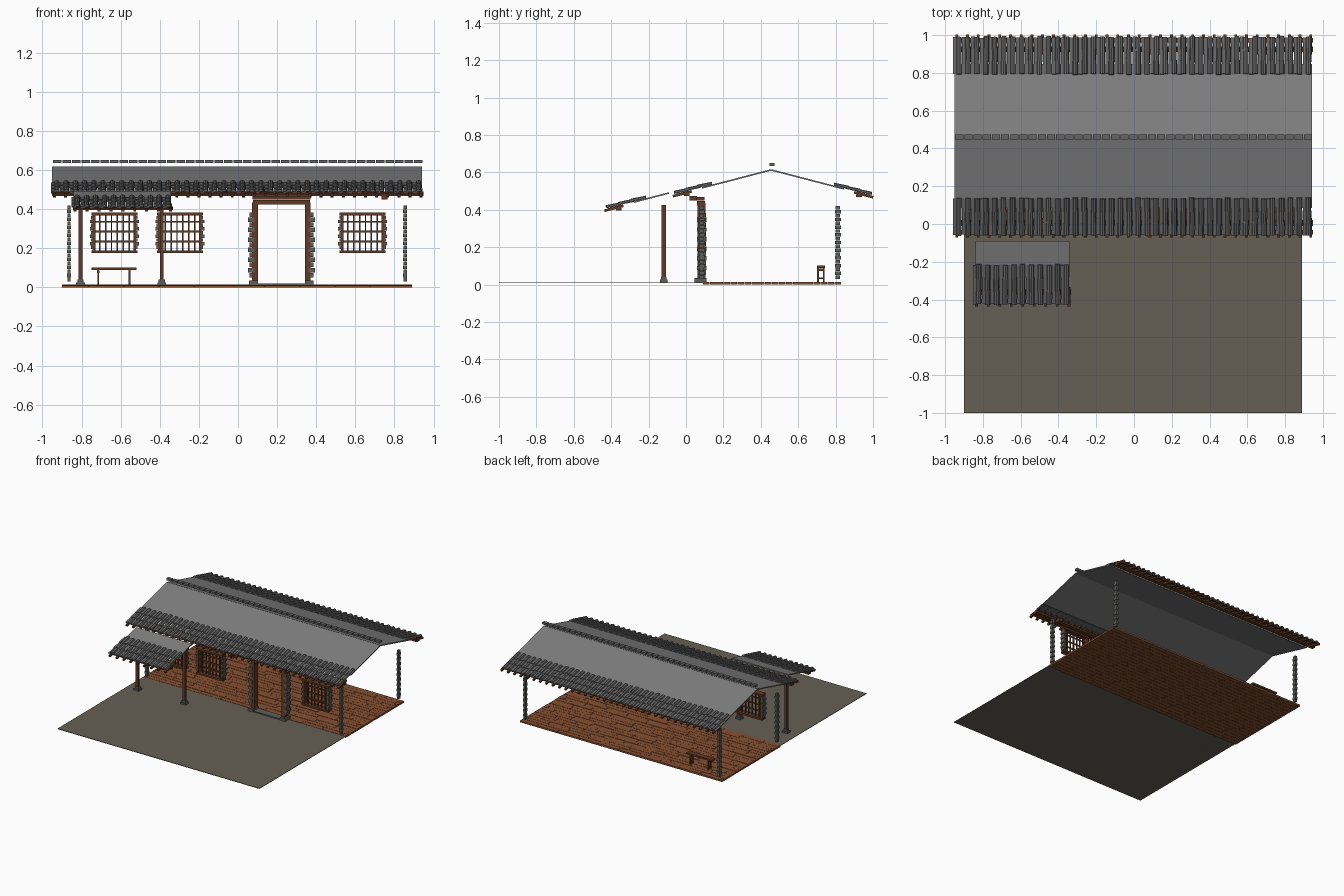
import bpy, bmesh, math, random
from mathutils import Matrix, Vector

random.seed(4)
cube = bpy.data.objects.get("Cube")
if cube:
    bpy.data.objects.remove(cube, do_unlink=True)


def material(name, r, g, b):
    m = bpy.data.materials.new(name)
    m.use_nodes = True
    m.diffuse_color = (r, g, b, 1)
    m.node_tree.nodes["Principled BSDF"].inputs["Base Color"].default_value = (r, g, b, 1)
    return m


ROOF = material("roof grey", .21, .21, .21)
TILE = material("tile grey", .13, .13, .13)
STONE = material("stone grey", .11, .11, .1)
EARTH = material("packed earth", .13, .115, .09)
PLANK = material("floor wood", .24, .08, .03)
WOOD = material("dark wood", .12, .042, .018)

SLOPE = .26
PITCH = math.atan(SLOPE)


class Part:
    """Collects simple solids into one named mesh object."""

    def __init__(self, name, mat):
        self.name, self.mat, self.bm = name, mat, bmesh.new()

    def box(self, center, size, tilt=0):
        m = Matrix.Translation(center) @ Matrix.Rotation(tilt, 4, 'X') @ Matrix.Diagonal((*size, 1))
        bmesh.ops.create_cube(self.bm, size=1, matrix=m)

    def span(self, x, y, z):
        self.box([sum(a) / 2 for a in (x, y, z)], [a[1] - a[0] for a in (x, y, z)])

    def cover(self, center, width, length, height, tilt):
        """Arched cover tile, extruded along the slope."""
        m = Matrix.Translation(center) @ Matrix.Rotation(tilt, 4, 'X')
        rings = []
        for y in (-length / 2, length / 2):
            rings.append([self.bm.verts.new(m @ Vector((
                math.cos(math.pi * i / 4) * width / 2, y, math.sin(math.pi * i / 4) * height)))
                for i in range(5)])
        a, b = rings
        for i in range(5):
            j = (i + 1) % 5
            self.bm.faces.new((a[i], a[j], b[j], b[i]))
        self.bm.faces.new(a)
        self.bm.faces.new(b)

    def done(self):
        bmesh.ops.recalc_face_normals(self.bm, faces=self.bm.faces)
        me = bpy.data.meshes.new(self.name)
        self.bm.to_mesh(me)
        self.bm.free()
        me.materials.append(self.mat)
        ob = bpy.data.objects.new(self.name, me)
        bpy.context.collection.objects.link(ob)
        return ob


def slab(name, x0, x1, top, bottom):
    """Thin sloping roof sheet between two (y, z) points."""
    (ya, za), (yb, zb) = top, bottom
    p = Part(name, ROOF)
    s = 1 if ya > yb else -1
    p.box(((x0 + x1) / 2, (ya + yb) / 2, (za + zb) / 2),
          (x1 - x0, math.hypot(ya - yb, za - zb), .008), s * PITCH)
    p.done()


def eave(name, x0, x1, edge, z, inward, depth):
    """Tile courses, rafters and batten; inward is the uphill y direction."""
    tilt = inward * PITCH

    def at(x, d, lift):
        return (x, edge + inward * d, z + d * SLOPE + lift)

    tiles = Part(name + "_tiles", TILE)
    count = round((x1 - x0) / .048)
    step = (x1 - x0) / count
    course = depth / 3
    for row in range(3):
        d = course * (row + .5)
        for i in range(count):
            x = x0 + step * (i + .5)
            wob = random.uniform(-.003, .003)
            tiles.box(at(x - step / 2 + .005, d + wob, .003), (.024, course + .008, .005),
                      tilt - inward * .05)
            tiles.cover(at(x + wob / 2, d - wob, .004), .028, course + .012, .013, tilt - inward * .05)
    tiles.done()
    rafters = Part(name + "_rafters", WOOD)
    n = round((x1 - x0) / .056)
    for i in range(n):
        x = x0 + .012 + (x1 - x0 - .024) * i / (n - 1)
        rafters.box(at(x, .035, -.008), (.015, .105, .014), tilt)
    rafters.done()
    batten = Part(name + "_batten", WOOD)
    batten.box(at((x0 + x1) / 2, .012, -.003), (x1 - x0, .022, .006), tilt)
    batten.box(at((x0 + x1) / 2, .06, -.02), (x1 - x0, .03, .014))
    batten.done()


def quoins(part, x, y, z0, z1, n, wide, narrow):
    """Stack of blocks alternating between two footprints."""
    h = (z1 - z0) / n
    for i in range(n):
        w = wide if i % 2 else narrow
        part.box((x, y, z0 + h * (i + .5)), (w[0], w[1], h * .9))


# Yard and plank floor
yard = Part("yard", EARTH)
yard.span((-.9, .89), (-1, .09), (.008, .012))
yard.done()

floor = Part("floor_planks", PLANK)
rows, length = 20, .18
for r in range(rows):
    y = .09 + .74 * r / rows
    x = -.9 - length * random.random()
    while x < .89:
        a, b = max(x, -.9), min(x + length - .002, .89)
        if b - a > .005:
            floor.span((a, b), (y, y + .74 / rows - .002), (0, .013 + random.uniform(0, .002)))
        x += length
floor.done()

# Corner stone columns
for side, x in (("left", .855), ("right", -.865)):
    for end, y in (("front", .085), ("back", .812)):
        col = Part(f"{end}_{side}_column", STONE)
        quoins(col, x, y, .03, .42, 19, (.02, .032), (.016, .024))
        col.done()

# Main roof
RIDGE = (.455, .613)
for side, edge, inward in (("front", -.055, 1), ("back", .985, -1)):
    foot = edge + inward * .14
    slab(side + "_roof", -.95, .942, RIDGE, (foot, RIDGE[1] - abs(foot - RIDGE[0]) * SLOPE))
    z = RIDGE[1] - abs(edge - RIDGE[0]) * SLOPE
    eave(side + "_eave", -.95, .948, edge, z + .004, inward, .187)

ridge = Part("ridge_caps", TILE)
for i in range(39):
    ridge.box((-.925 + 1.846 * i / 38, .46, .643), (.043, .026, .016))
ridge.done()

# Porch canopy on two posts
slab("canopy_roof", -.84, -.342, (-.09, .49), (-.28, .49 - .19 * SLOPE))
eave("canopy_eave", -.845, -.333, -.42, .407, 1, .2)
posts, bases = Part("canopy_posts", WOOD), Part("canopy_post_bases", STONE)
for x in (-.805, -.39):
    posts.span((x - .01, x + .01), (-.13, -.108), (.03, .425))
    bases.box((x, -.119, .017), (.045, .04, .018))
    bases.box((x, -.119, .033), (.032, .028, .016))
posts.done()
bases.done()

# Windows: frame, lattice and stone sides
for name, x in (("right", -.632), ("middle", -.297), ("left", .637)):
    frame = Part(name + "_window_frame", WOOD)
    for z in (.182, .375):
        frame.box((x, .085, z), (.235, .045, .014))
    for s in (-1, 1):
        frame.box((x + s * .104, .085, .278), (.014, .04, .19))
    frame.done()
    bars = Part(name + "_window_bars", WOOD)
    for i in range(6):
        bars.box((x - .075 + .03 * i, .085, .278), (.007, .01, .19))
    for z in (.235, .285, .335):
        bars.box((x, .085, z), (.2, .008, .009))
    bars.done()
    sides = Part(name + "_window_stones", STONE)
    for s in (-1, 1):
        quoins(sides, x + s * .114, .085, .195, .365, 9, (.022, .04), (.01, .036))
    sides.done()

# Doorway: jambs, lintel, hood beam, sill and stone sides
DOOR = .222
door = Part("door_frame", WOOD)
for s in (-1, 1):
    door.box((DOOR + s * .135, .083, .235), (.03, .045, .4))
door.box((DOOR, .08, .435), (.29, .045, .024))
door.done()
beam = Part("door_hood_beam", WOOD)
beam.span((.075, .37), (.02, .1), (.45, .468))
beam.span((.735, .765), (.02, .06), (.45, .475))
beam.done()
stones = Part("door_stones", STONE)
for s in (-1, 1):
    quoins(stones, DOOR + s * .155, .085, .05, .385, 13, (.034, .05), (.018, .042))
    stones.box((DOOR + s * .142, .078, .022), (.045, .065, .026))
stones.done()
sill = Part("door_sill", STONE)
sill.span((.08, .365), (.05, .11), (.01, .02))
sill.done()

# Bench
bench = Part("bench", WOOD)
bench.span((-.75, -.52), (.7, .742), (.09, .102))
for x in (-.715, -.555):
    for y in (.706, .736):
        bench.box((x, y, .052), (.008, .009, .08))
    bench.box((x, .721, .08), (.012, .036, .014))
    bench.box((x, .721, .035), (.006, .03, .008))
bench.done()
